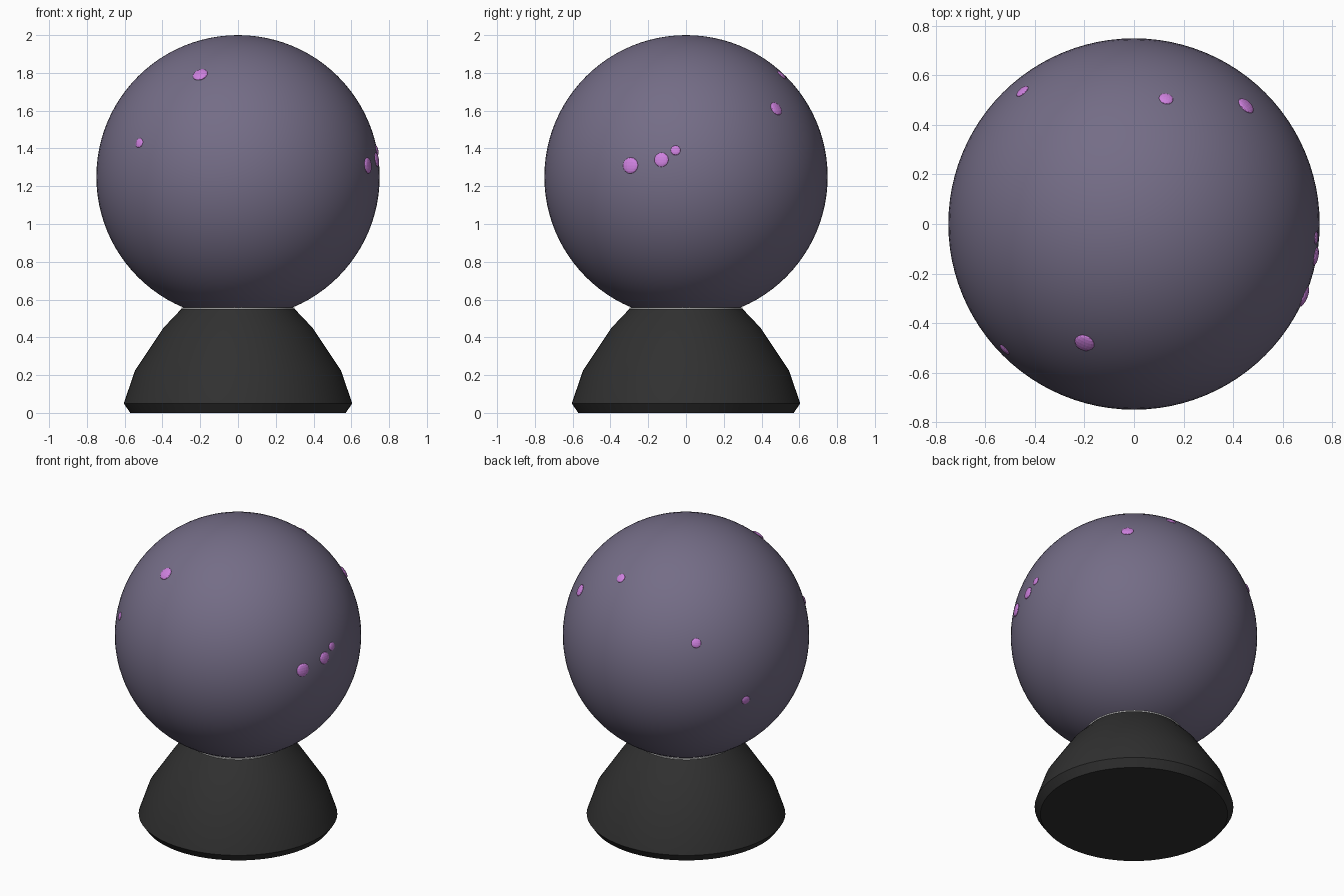
import bpy, bmesh, math
from mathutils import Vector

if "Cube" in bpy.data.objects:
    bpy.data.objects.remove(bpy.data.objects["Cube"])

def material(name, rgb):
    m = bpy.data.materials.new(name)
    m.diffuse_color = (*rgb, 1)
    m.use_nodes = True
    m.node_tree.nodes["Principled BSDF"].inputs["Base Color"].default_value = m.diffuse_color
    return m

GLASS = material("dusky violet", (0.175, 0.152, 0.24))
DARK = material("charcoal", (0.03, 0.03, 0.03))
PINK = material("orchid", (0.62, 0.22, 0.74))
RIM = material("light grey", (0.6, 0.6, 0.6))

def finish(obj, name, mat, angle=None):
    obj.name = name
    obj.data.materials.append(mat)
    if angle is not None:
        bpy.ops.object.select_all(action='DESELECT')
        obj.select_set(True)
        bpy.context.view_layer.objects.active = obj
        bpy.ops.object.shade_smooth_by_angle(angle=math.radians(angle))
    return obj

def lathe(name, profile, mat, cap=False, sides=64):
    """Revolve (radius, z) points around the z axis."""
    bm = bmesh.new()
    rings = [[bm.verts.new((r * math.cos(2 * math.pi * i / sides),
                            r * math.sin(2 * math.pi * i / sides), z))
              for i in range(sides)] for r, z in profile]
    for a, b in zip(rings, rings[1:]):
        for i in range(sides):
            j = (i + 1) % sides
            bm.faces.new((a[i], a[j], b[j], b[i]))
    if cap:
        bm.faces.new(rings[0][::-1])
    mesh = bpy.data.meshes.new(name)
    bm.to_mesh(mesh)
    bm.free()
    obj = bpy.data.objects.new(name, mesh)
    bpy.context.collection.objects.link(obj)
    return finish(obj, name, mat, 40)

# Ball
CENTRE, RADIUS = Vector((0, 0, 1.25)), 0.75
bpy.ops.mesh.primitive_uv_sphere_add(segments=96, ring_count=48, radius=RADIUS, location=CENTRE)
finish(bpy.context.object, "ball", GLASS, 40)

# Stand, and the thin rim where the ball sits
lathe("stand", [(0.57, 0), (0.605, 0.05), (0.545, 0.225), (0.395, 0.45), (0.30, 0.55)], DARK, cap=True)
lathe("stand_rim", [(0.30, 0.55), (0.30, 0.558), (0.285, 0.558)], RIM)

# Flattened spots on the ball: position relative to its centre, and size
SPOTS = [
    ((-0.20, -0.48, 0.54), 0.041),
    ((-0.525, -0.51, 0.18), 0.026),
    ((0.69, -0.295, 0.06), 0.043),
    ((0.733, -0.13, 0.09), 0.038),
    ((0.735, -0.055, 0.14), 0.026),
    ((0.452, 0.477, 0.36), 0.038),
    ((0.13, 0.507, 0.54), 0.029),
    ((-0.452, 0.537, 0.27), 0.030),
    ((-0.666, 0.316, -0.14), 0.028),
]
for n, (direction, size) in enumerate(SPOTS, 1):
    d = Vector(direction).normalized()
    bpy.ops.mesh.primitive_uv_sphere_add(segments=16, ring_count=8, radius=size,
                                         location=CENTRE + d * RADIUS)
    spot = bpy.context.object
    spot.rotation_euler = d.to_track_quat('X', 'Z').to_euler()
    spot.scale = (0.3, 1, 1)
    finish(spot, f"spot_{n}", PINK)
